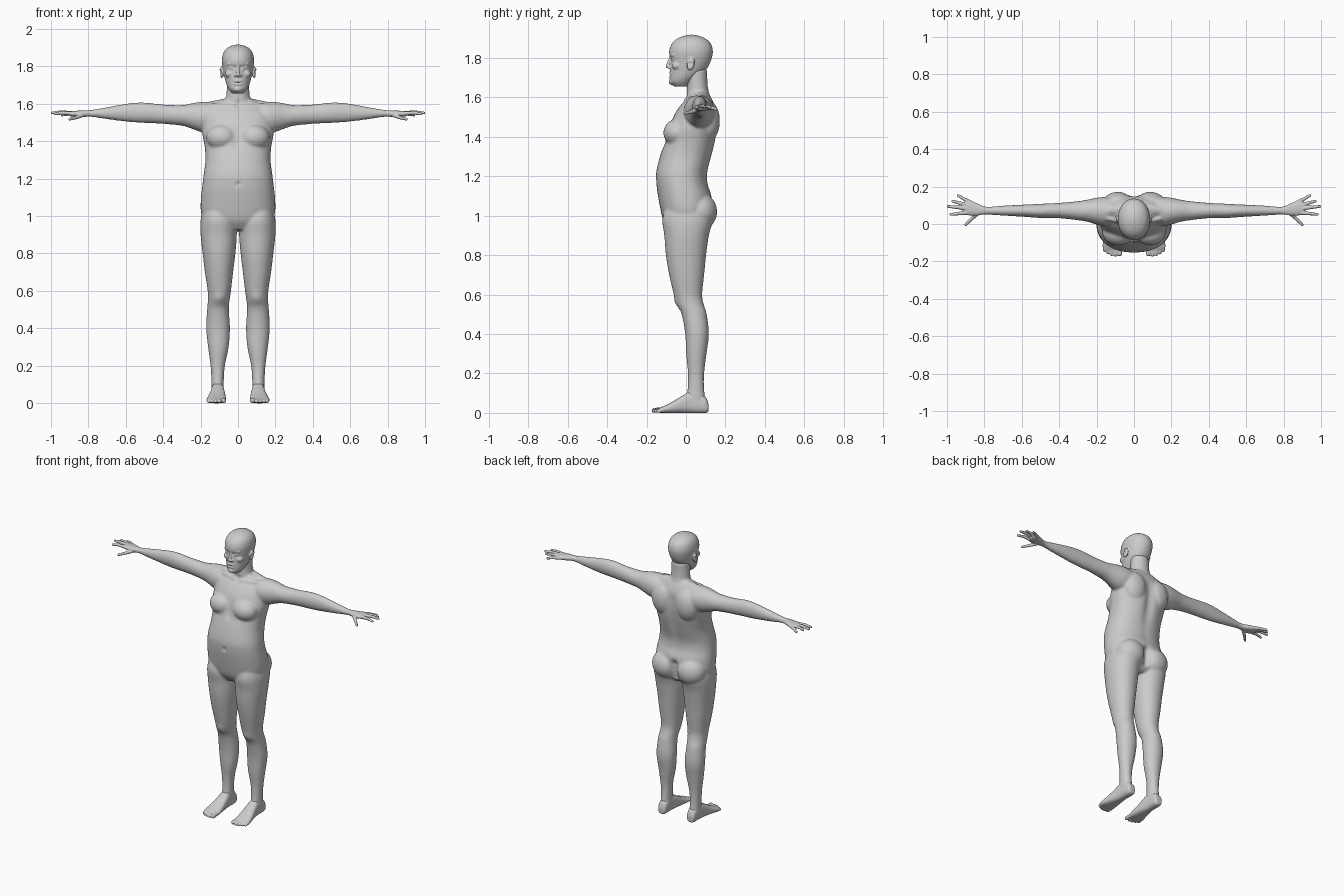
import bpy, bmesh, math
from mathutils import Vector, Matrix

SEG = 40
MAP = {'z': lambda t, a, b: (a, b, t),
       'x': lambda t, a, b: (t, b, a),
       'y': lambda t, a, b: (a, t, b)}


def spline(p0, p1, p2, p3, t):
    return [0.5 * (2 * b + (c - a) * t + (2 * a - 5 * b + 4 * c - d) * t * t
                   + (3 * b - a - 3 * c + d) * t ** 3)
            for a, b, c, d in zip(p0, p1, p2, p3)]


def loft(bm, axis, st, n=2.2, sub=4):
    """Skin superellipse sections (t, a_low, a_high, b_low, b_high) along an axis."""
    rows = []
    for i in range(len(st) - 1):
        a, d = st[max(i - 1, 0)], st[min(i + 2, len(st) - 1)]
        rows += [spline(a, st[i], st[i + 1], d, k / sub) for k in range(sub)]
    rows.append(st[-1])
    rings = []
    for t, a0, a1, b0, b1 in rows:
        ring = []
        for k in range(SEG):
            c, s = math.cos(2 * math.pi * k / SEG), math.sin(2 * math.pi * k / SEG)
            u = math.copysign(abs(c) ** (2 / n), c)
            v = math.copysign(abs(s) ** (2 / n), s)
            ring.append(bm.verts.new(MAP[axis](t, (a0 + a1) / 2 + u * (a1 - a0) / 2,
                                               (b0 + b1) / 2 + v * (b1 - b0) / 2)))
        rings.append(ring)
    for r, q in zip(rings, rings[1:]):
        for k in range(SEG):
            j = (k + 1) % SEG
            bm.faces.new((r[k], r[j], q[j], q[k]))
    bm.faces.new(rings[0])
    bm.faces.new(rings[-1])


def center_loft(bm, st, n=2.2):
    loft(bm, 'z', [(z, -w, w, f, b) for z, w, f, b in st], n)


def ball(bm, c, r, tilt=0):
    m = Matrix.Translation(c) @ Matrix.Rotation(tilt, 4, 'X') @ Matrix.Diagonal((*r, 1))
    bmesh.ops.create_uvsphere(bm, u_segments=24, v_segments=16, radius=1, matrix=m)


def capsule(bm, p, q, r1, r2):
    p, q = Vector(p), Vector(q)
    d = q - p
    m = Matrix.Translation((p + q) / 2) @ d.to_track_quat('Z', 'Y').to_matrix().to_4x4()
    bmesh.ops.create_cone(bm, cap_ends=True, segments=16, radius1=r1, radius2=r2,
                          depth=d.length, matrix=m)
    ball(bm, p, (r1,) * 3)
    ball(bm, q, (r2,) * 3)


def mirror(bm):
    g = bmesh.ops.duplicate(bm, geom=bm.verts[:] + bm.edges[:] + bm.faces[:])['geom']
    for e in g:
        if isinstance(e, bmesh.types.BMVert):
            e.co.x = -e.co.x


def fuse(bm, name, voxel, smooth, dents=()):
    """Merge overlapping parts into one skin, relax it, then push in small hollows."""
    bmesh.ops.recalc_face_normals(bm, faces=bm.faces[:])
    me = bpy.data.meshes.new(name)
    bm.to_mesh(me)
    bm.free()
    ob = bpy.data.objects.new(name, me)
    bpy.context.collection.objects.link(ob)
    m = ob.modifiers.new("skin", 'REMESH')
    m.mode, m.voxel_size = 'VOXEL', voxel
    m = ob.modifiers.new("relax", 'SMOOTH')
    m.factor, m.iterations = 0.5, smooth
    dg = bpy.context.evaluated_depsgraph_get()
    new = bpy.data.meshes.new_from_object(ob.evaluated_get(dg))
    ob.modifiers.clear()
    ob.data = new
    for c, r, push in dents:
        c, push = Vector(c), Vector(push)
        for v in new.vertices:
            d2 = (v.co - c).length_squared / (r * r)
            if d2 < 6:
                v.co += push * math.exp(-d2)
    new.shade_smooth()
    return ob


# body: arms, legs and paired muscles on one side, mirrored
bm = bmesh.new()
loft(bm, 'x', [(.08, 1.47, 1.595, .0, .14), (.15, 1.445, 1.61, -.012, .145),
               (.20, 1.45, 1.61, -.003, .14), (.25, 1.468, 1.602, .012, .13),
               (.30, 1.483, 1.593, .02, .122), (.40, 1.493, 1.596, .031, .113),
               (.50, 1.498, 1.607, .032, .108), (.58, 1.503, 1.603, .038, .104),
               (.70, 1.518, 1.582, .045, .098), (.78, 1.53, 1.568, .05, .092),
               (.82, 1.531, 1.565, .049, .1)], 2)
loft(bm, 'z', [(1.05, .03, .185, -.10, .12), (.98, .008, .2, -.12, .135),
               (.90, .006, .2, -.11, .116), (.80, .014, .189, -.102, .102),
               (.70, .026, .177, -.085, .092), (.60, .038, .162, -.062, .082),
               (.55, .045, .161, -.046, .09), (.50, .049, .165, -.022, .105),
               (.40, .043, .17, -.004, .116), (.30, .05, .16, .001, .104),
               (.20, .07, .147, .01, .092), (.12, .076, .142, .008, .092),
               (.06, .077, .141, .0, .1), (.03, .085, .135, .02, .1)], 2.1)
ball(bm, (.085, -.043, 1.42), (.085, .072, .07))            # chest
ball(bm, (.085, .11, 1.48), (.085, .062, .105))             # shoulder blade
ball(bm, (.09, .07, 1.02), (.1, .088, .095))                # buttock
capsule(bm, (.05, .08, 1.595), (.16, .07, 1.58), .038, .03)  # shoulder slope
capsule(bm, (.02, .0, 1.585), (.14, .03, 1.595), .012, .012)  # collar bone
mirror(bm)
center_loft(bm, [(.925, .07, -.08, .08), (.97, .17, -.112, .125), (1.02, .198, -.127, .135),
                 (1.10, .198, -.142, .13), (1.16, .191, -.15, .112), (1.22, .184, -.151, .11),
                 (1.30, .174, -.132, .132), (1.37, .178, -.108, .15), (1.44, .19, -.09, .16),
                 (1.50, .185, -.065, .16), (1.55, .175, -.035, .148), (1.59, .14, .0, .132),
                 (1.62, .09, .015, .115)], 2.25)
center_loft(bm, [(1.56, .085, -.01, .13), (1.61, .068, .0, .12), (1.65, .062, .004, .111),
                 (1.70, .06, .0, .108), (1.74, .06, .0, .108)], 2)
dents = [((0, .15, 1.16 + .035 * i), .034, (0, -.009, 0)) for i in range(11)]   # spine
dents += [((0, .13, .97 + .03 * i), .025, (0, -.02, 0)) for i in range(4)]      # cleft
dents += [((0, -.10, 1.38 + .035 * i), .025, (0, .007, 0)) for i in range(4)]   # breastbone
dents += [((0, -.15, 1.17), .012, (0, .008, 0)), ((0, .0, 1.60), .02, (0, .01, 0))]
dents += [((s * .1, -.05, .56), .03, (0, -.006, 0)) for s in (1, -1)]           # knees
fuse(bm, "body", .007, 7, dents)

# head: skull, nose, brows, eyes, lips, ears
bm = bmesh.new()
ball(bm, (.031, -.06, 1.793), (.014, .014, .012))
capsule(bm, (.014, -.076, 1.814), (.05, -.062, 1.814), .008, .008)
ball(bm, (.045, -.045, 1.76), (.024, .026, .022))
ball(bm, (.012, -.083, 1.752), (.009, .012, .008))
ball(bm, (.087, .024, 1.768), (.009, .019, .033), -.2)
capsule(bm, (.088, .01, 1.775), (.094, .04, 1.785), .004, .006)
mirror(bm)
capsule(bm, (0, -.08, 1.80), (0, -.093, 1.756), .007, .010)
capsule(bm, (-.015, -.079, 1.721), (.015, -.079, 1.721), .007, .007)
capsule(bm, (-.014, -.079, 1.706), (.014, -.079, 1.706), .007, .007)
ball(bm, (0, -.068, 1.678), (.024, .02, .016))
center_loft(bm, [(1.655, .03, -.06, .01), (1.675, .047, -.08, .03), (1.70, .06, -.082, .06),
                 (1.73, .069, -.082, .095), (1.765, .077, -.08, .118), (1.80, .083, -.083, .131),
                 (1.835, .086, -.085, .136), (1.87, .079, -.073, .127), (1.895, .062, -.048, .103),
                 (1.911, .033, -.012, .067), (1.917, .005, .02, .035)], 2.1)
dents = [((s * .016, -.08, 1.795), .011, (0, .008, 0)) for s in (1, -1)]
dents += [((s * .035, -.072, 1.803), .007, (0, .005, 0)) for s in (1, -1)]
dents += [((s * .034, -.072, 1.779), .010, (0, .005, 0)) for s in (1, -1)]
dents += [((s * .094, .02, 1.77), .010, (-s * .006, 0, 0)) for s in (1, -1)]
dents += [((.008 * i, -.085, 1.7135), .005, (0, .004, 0)) for i in range(-2, 3)]
fuse(bm, "head", .004, 3, dents)

# hands: palm, fingers and thumb
bm = bmesh.new()
loft(bm, 'x', [(.78, 1.533, 1.565, .053, .089), (.81, 1.531, 1.565, .05, .096),
               (.84, 1.53, 1.564, .045, .111), (.88, 1.531, 1.562, .046, .123),
               (.905, 1.536, 1.56, .054, .115)], 2.3)
for root, knuckle, tip in (((.87, .113, 1.546), (.908, .133, 1.546), (.94, .152, 1.54)),
                           ((.89, .099, 1.549), (.932, .112, 1.553), (.97, .122, 1.550)),
                           ((.89, .082, 1.550), (.945, .089, 1.556), (.994, .094, 1.551)),
                           ((.89, .060, 1.548), (.938, .056, 1.552), (.98, .051, 1.546)),
                           ((.83, .062, 1.54), (.868, .028, 1.526), (.9, -.004, 1.518))):
    capsule(bm, root, knuckle, .0115, .0095)
    capsule(bm, knuckle, tip, .0095, .0075)
mirror(bm)
fuse(bm, "hands", .0035, 2)

# feet: sole and toes
bm = bmesh.new()
loft(bm, 'y', [(.114, .09, .128, .006, .045), (.095, .078, .138, -.001, .085),
               (.03, .075, .142, -.001, .11), (-.02, .069, .149, -.001, .086),
               (-.07, .065, .16, -.001, .056), (-.11, .063, .167, -.001, .036),
               (-.137, .066, .164, .001, .024)], 2.6)
for x, y, r in ((.077, -.16, .013), (.1, -.165, .01), (.12, -.162, .0095),
                (.139, -.153, .009), (.156, -.142, .009)):
    capsule(bm, (x, -.115, .016), (x, y, r), .013, r)
mirror(bm)
fuse(bm, "feet", .004, 2)
